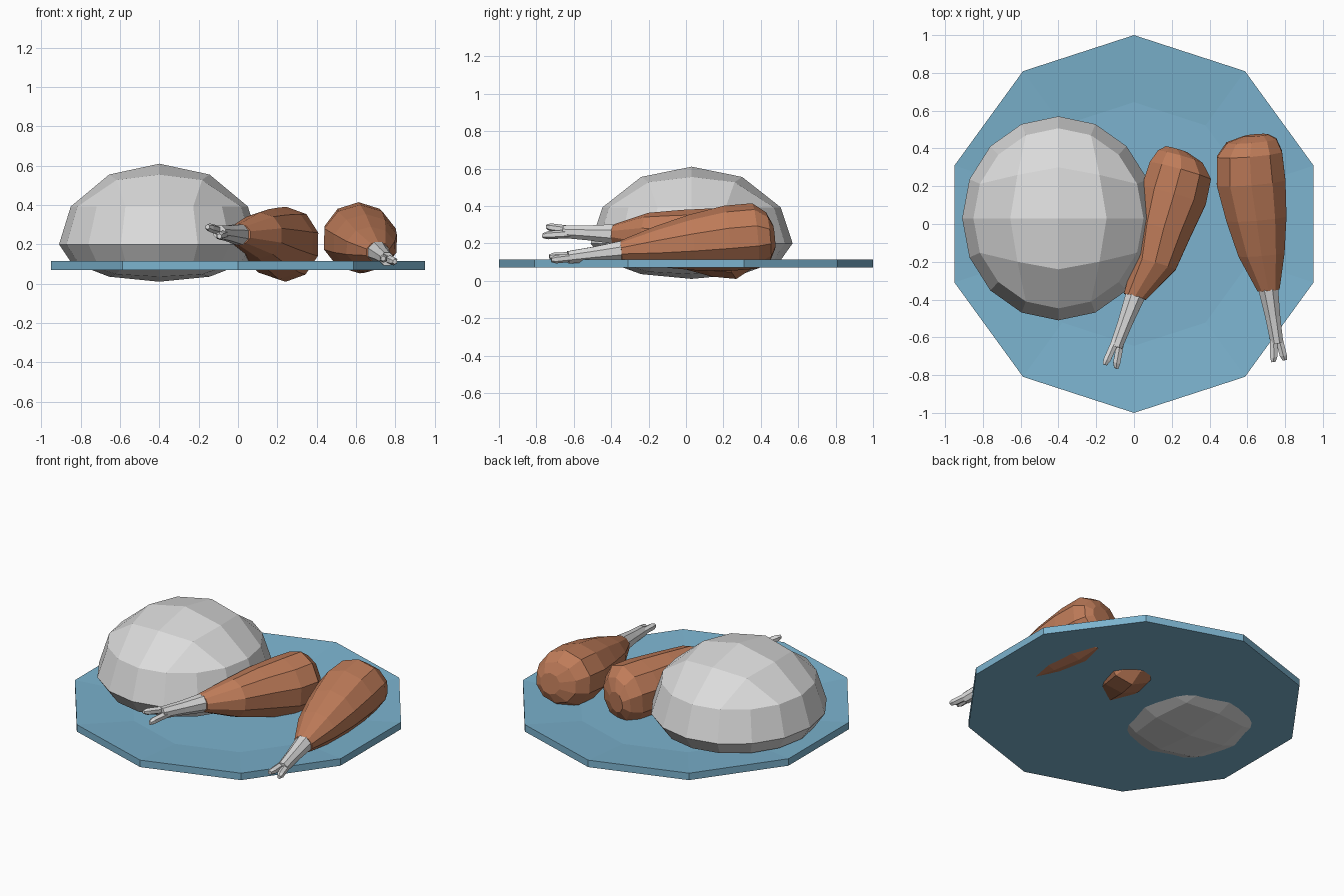
import bpy, bmesh, math
from mathutils import Vector

if "Cube" in bpy.data.objects:
    bpy.data.objects.remove(bpy.data.objects["Cube"])


def material(name, rgb):
    m = bpy.data.materials.new(name)
    m.diffuse_color = (*rgb, 1)
    m.use_nodes = True
    m.node_tree.nodes["Principled BSDF"].inputs["Base Color"].default_value = m.diffuse_color
    return m


BLUE = material("plate blue", (0.20, 0.45, 0.62))
BROWN = material("roast brown", (0.52, 0.20, 0.10))
WHITE = material("rice and bone white", (0.71, 0.71, 0.71))


def finish(bm, name, *mats):
    bmesh.ops.recalc_face_normals(bm, faces=bm.faces)
    me = bpy.data.meshes.new(name)
    bm.to_mesh(me)
    bm.free()
    for m in mats:
        me.materials.append(m)
    ob = bpy.data.objects.new(name, me)
    bpy.context.collection.objects.link(ob)
    return ob


def skin(bm, rings, mat=0):
    """Join rings of vertices with quads and cap both ends."""
    n = len(rings[0])
    faces = [bm.faces.new((a[i], a[(i + 1) % n], b[(i + 1) % n], b[i]))
             for a, b in zip(rings, rings[1:]) for i in range(n)]
    faces += [bm.faces.new(rings[0][::-1]), bm.faces.new(rings[-1])]
    for f in faces:
        f.material_index = mat


# Plate: ten-sided, with a shallow dished middle
bm = bmesh.new()
rings = []
for r, z in ((1, 0.07), (1, 0.115), (0.645, 0.085)):
    rings.append([bm.verts.new((r * math.sin(i * math.pi / 5), r * math.cos(i * math.pi / 5), z))
                  for i in range(10)])
skin(bm, rings)
finish(bm, "plate", BLUE)

# Rice mound: squared sphere, 4 x 4 caps, full above and squashed below
bm = bmesh.new()


def mound_point(polar, azimuth, top):
    p, a = math.radians(polar), math.radians(azimuth)
    rz = 0.41 if top else 0.19
    z = 0.2 + (1 if top else -1) * rz * math.cos(p)
    return bm.verts.new((-0.4 + 0.51 * math.sin(p) * math.cos(a),
                         0.03 + 0.54 * math.sin(p) * math.sin(a), z))


equator = [mound_point(90, i * 22.5, True) for i in range(16)]
for top in (True, False):
    centre = mound_point(0, 0, top)
    inner = [mound_point(37 if i % 2 else 30, i * 45, top) for i in range(8)]
    outer = [mound_point(62, i * 22.5, top) for i in range(16)]
    for i in range(16):
        j = (i + 1) % 16
        bm.faces.new((equator[i], equator[j], outer[j], outer[i]))
    for k in range(4):
        a, b, c = inner[2 * k], inner[2 * k + 1], inner[(2 * k + 2) % 8]
        o = [outer[(4 * k + i) % 16] for i in range(5)]
        bm.faces.new((centre, a, b, c))
        bm.faces.new((a, o[0], o[1], b))
        bm.faces.new((b, o[1], o[2], o[3]))
        bm.faces.new((b, o[3], o[4], c))
finish(bm, "rice_mound", WHITE)


# Drumsticks
def ring(bm, centre, axis, rx, rz, n):
    side = axis.cross(Vector((0, 0, 1))).normalized()
    up = side.cross(axis).normalized()
    c = Vector(centre)
    return [bm.verts.new(c + side * rx * math.cos((i + 0.5) * math.tau / n)
                         + up * rz * math.sin((i + 0.5) * math.tau / n)) for i in range(n)]


def drumstick(name, stations, neck, tip, fork):
    """stations: (x, y, z, half width, half height) from the ankle to the fat end."""
    bm = bmesh.new()
    axis = (Vector(stations[-1][:3]) - Vector(stations[0][:3])).normalized()
    skin(bm, [ring(bm, s[:3], axis, s[3] * 1.03, s[4] * 1.03, 10) for s in stations])
    finish(bm, name + "_meat", BROWN)

    # Bone shaft and two knuckle prongs
    bm = bmesh.new()
    start, neck, tip, fork = (Vector(stations[0][:3]), Vector(neck), Vector(tip), Vector(fork))
    d = (tip - start).normalized()
    mid = start.lerp(neck, 0.5)
    skin(bm, [ring(bm, p, d, r, r, 8) for p, r in
              ((start - d * 0.02, 0.050), (start, 0.056), (mid, 0.043), (neck, 0.036))])
    for s in (1, -1):
        skin(bm, [ring(bm, p, d, r, r, 6) for p, r in
                  ((neck - d * 0.05 + fork * 0.35 * s, 0.023),
                   (neck.lerp(tip, 0.75) + fork * 0.85 * s, 0.022),
                   (tip + fork * s, 0.013))])
    finish(bm, name + "_bone", WHITE)


drumstick("left_drumstick",
          [(0.005, -0.385, 0.25, 0.062, 0.052), (0.11, -0.21, 0.245, 0.118, 0.115),
           (0.155, -0.03, 0.225, 0.152, 0.15), (0.21, 0.15, 0.205, 0.18, 0.178),
           (0.245, 0.28, 0.2, 0.172, 0.185), (0.245, 0.355, 0.2, 0.125, 0.135),
           (0.225, 0.395, 0.2, 0.06, 0.065)],
          (-0.095, -0.65, 0.262), (-0.125, -0.755, 0.265), (0.03, -0.01, -0.024))
drumstick("right_drumstick",
          [(0.712, -0.35, 0.16, 0.06, 0.052), (0.675, -0.16, 0.182, 0.125, 0.105),
           (0.648, 0.03, 0.205, 0.163, 0.145), (0.62, 0.22, 0.227, 0.186, 0.17),
           (0.612, 0.37, 0.24, 0.176, 0.17), (0.622, 0.44, 0.237, 0.135, 0.125),
           (0.645, 0.47, 0.235, 0.065, 0.065)],
          (0.757, -0.63, 0.125), (0.768, -0.725, 0.12), (0.03, 0.005, -0.008))
